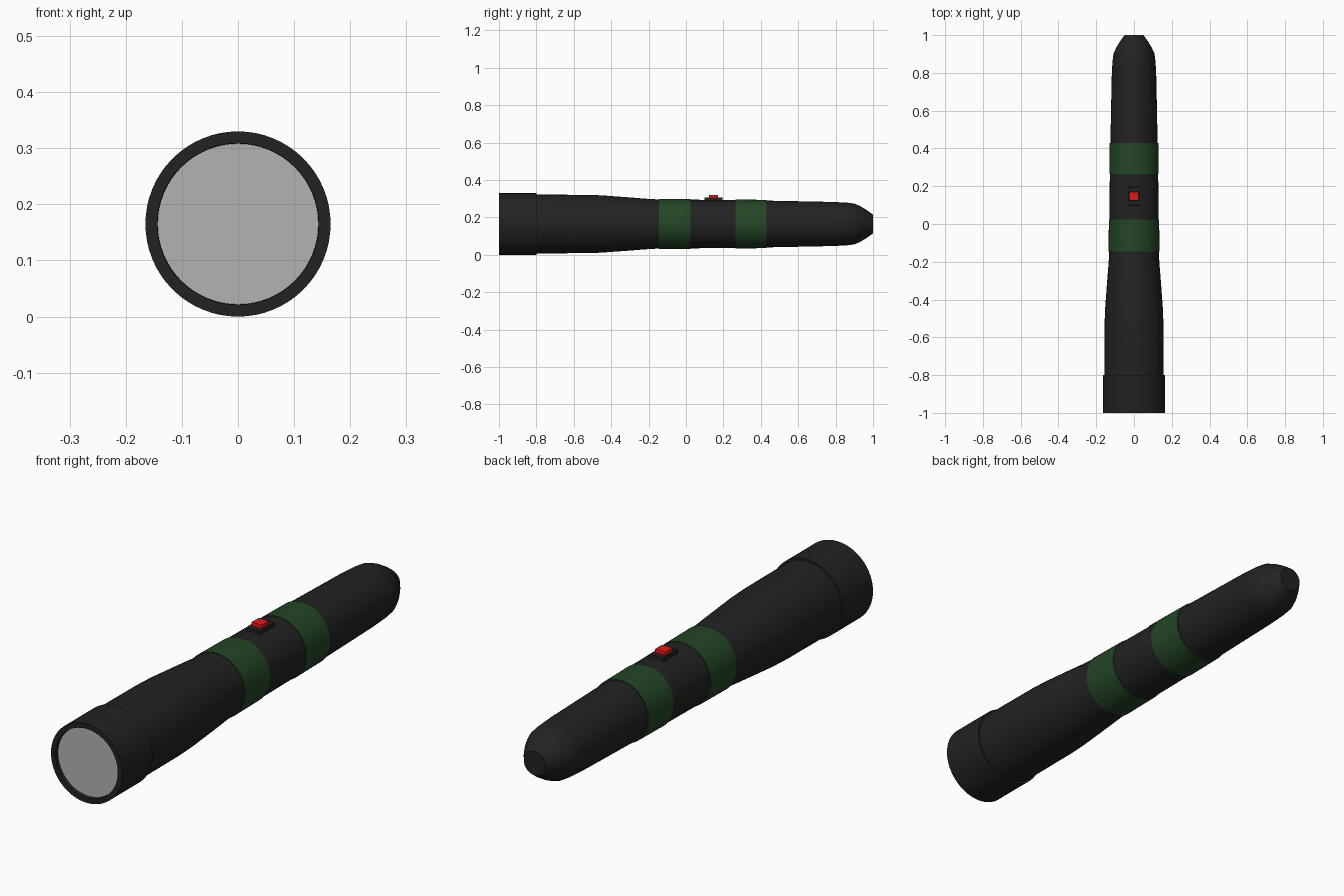
import bpy, bmesh, math
from mathutils import Vector

if "Cube" in bpy.data.objects:
    bpy.data.objects.remove(bpy.data.objects["Cube"])

ZC = 0.165   # height of the torch axis
SIDES = 64


def material(name, rgb):
    m = bpy.data.materials.new(name)
    m.diffuse_color = (*rgb, 1)
    m.use_nodes = True
    m.node_tree.nodes["Principled BSDF"].inputs["Base Color"].default_value = m.diffuse_color
    return m


BLACK = material("black rubber", (0.016, 0.016, 0.016))
GREEN = material("dark green", (0.017, 0.06, 0.019))
GREY = material("lens grey", (0.45, 0.45, 0.45))
RED = material("button red", (0.75, 0.01, 0.01))


def finish(name, bm, mat, smooth=True):
    bmesh.ops.recalc_face_normals(bm, faces=bm.faces)
    me = bpy.data.meshes.new(name)
    bm.to_mesh(me)
    bm.free()
    me.materials.append(mat)
    ob = bpy.data.objects.new(name, me)
    bpy.context.collection.objects.link(ob)
    if smooth:
        bpy.ops.object.select_all(action='DESELECT')
        bpy.context.view_layer.objects.active = ob
        ob.select_set(True)
        bpy.ops.object.shade_smooth_by_angle(angle=math.radians(40))
    return ob


def lathe(name, profile, mat):
    """Revolve (y, radius) points around the torch axis."""
    bm = bmesh.new()
    verts = [bm.verts.new((r, y, ZC)) for y, r in profile]
    edges = [bm.edges.new(p) for p in zip(verts, verts[1:])]
    bmesh.ops.spin(bm, geom=verts + edges, cent=(0, 0, ZC), axis=(0, 1, 0),
                   angle=math.tau, steps=SIDES)
    bmesh.ops.remove_doubles(bm, verts=bm.verts, dist=1e-5)
    return finish(name, bm, mat)


def block(name, x, y0, y1, z0, z1, mat, taper):
    """Box whose top is drawn in by the taper factor."""
    bm = bmesh.new()
    bmesh.ops.create_cube(bm, size=1)
    for v in bm.verts:
        k = taper if v.co.z > 0 else 1
        v.co = Vector((v.co.x * 2 * x * k,
                       (y0 + y1) / 2 + v.co.y * (y1 - y0) * k,
                       z1 if v.co.z > 0 else z0))
    return finish(name, bm, mat, False)


# Head, tapering barrel and rounded tail in one profile
lathe("torch_body", [
    (-0.98, 0), (-0.98, 0.143), (-1.0, 0.144), (-1.0, 0.165), (-0.8, 0.165),
    (-0.8, 0.157), (-0.53, 0.156), (-0.45, 0.153), (-0.3, 0.142),
    (-0.2, 0.134), (-0.14, 0.131), (0.03, 0.130), (0.27, 0.128), (0.43, 0.125),
    (0.78, 0.118), (0.86, 0.114), (0.9, 0.109), (0.93, 0.096), (0.965, 0.075),
    (1.0, 0.05), (1.0, 0)], BLACK)

# Lens disc just inside the rim
lathe("lens", [(-0.98, 0.1435), (-0.985, 0.1435), (-0.985, 0)], GREY)

# Two green grip bands
for name, y0, y1, r0, r1 in (("front_band", -0.145, 0.025, 0.135, 0.133),
                             ("rear_band", 0.265, 0.43, 0.131, 0.129)):
    lathe(name, [(y0, 0.12), (y0, r0), (y1, r1), (y1, 0.12)], GREEN)

# Switch on top
block("switch_base", 0.033, 0.097, 0.197, 0.27, 0.306, BLACK, 0.95)
block("switch_button", 0.026, 0.122, 0.172, 0.29, 0.32, RED, 0.92)
